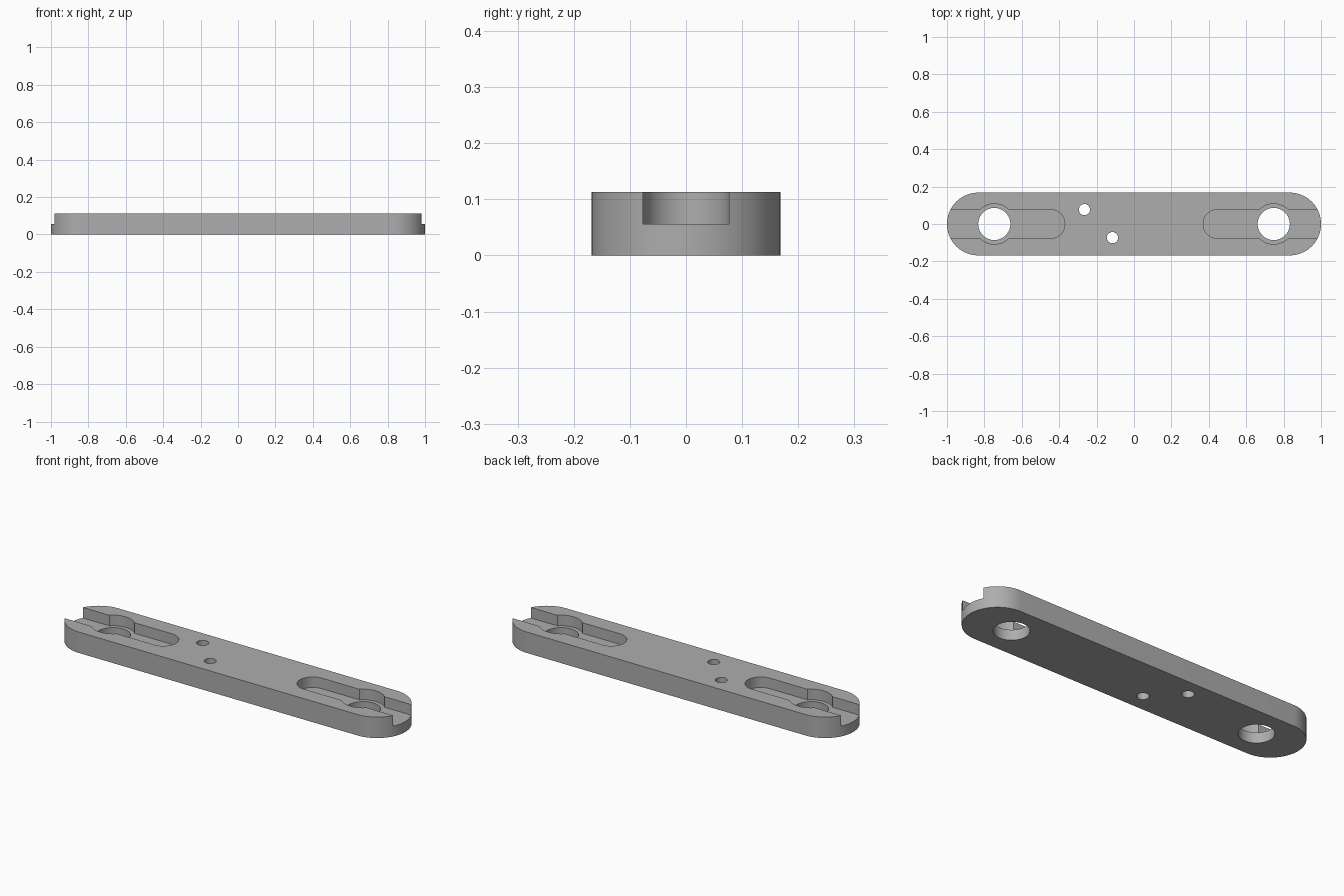
import bpy, bmesh
from math import pi, sin, cos, asin

if "Cube" in bpy.data.objects:
    bpy.data.objects.remove(bpy.data.objects["Cube"], do_unlink=True)

HALF_LENGTH, HALF_WIDTH, HEIGHT = 1.0, 0.168, 0.113
FLOOR = 0.056            # height of the slot floor
SLOT, BORE, HOLE = 0.077, 0.108, 0.086   # half width and radii
BORE_X, SLOT_END, PIN = 0.747, 0.37, 0.03

metal = bpy.data.materials.new("plain grey")
metal.use_nodes = True
grey = (0.42, 0.42, 0.42, 1)
metal.diffuse_color = grey
metal.node_tree.nodes["Principled BSDF"].inputs["Base Color"].default_value = grey


def arc(x, y, r, start, end, steps):
    return [(x + r * cos(start + (end - start) * i / steps),
             y + r * sin(start + (end - start) * i / steps)) for i in range(steps + 1)]


def prism(name, outline, bottom, top):
    """Extrude a closed outline into a solid."""
    bm = bmesh.new()
    face = bm.faces.new([bm.verts.new((x, y, bottom)) for x, y in outline])
    new = bmesh.ops.extrude_face_region(bm, geom=[face])["geom"]
    for v in new:
        if isinstance(v, bmesh.types.BMVert):
            v.co.z = top
    bmesh.ops.recalc_face_normals(bm, faces=bm.faces)
    mesh = bpy.data.meshes.new(name)
    bm.to_mesh(mesh)
    bm.free()
    mesh.materials.append(metal)
    obj = bpy.data.objects.new(name, mesh)
    bpy.context.collection.objects.link(obj)
    return obj


def circle(x, y, r, steps):
    return arc(x, y, r, 0, 2 * pi, steps)[:-1]


# Flat bar with fully rounded ends
centre = HALF_LENGTH - HALF_WIDTH
bar = prism("bar", arc(centre, 0, HALF_WIDTH, -pi / 2, pi / 2, 40)
            + arc(-centre, 0, HALF_WIDTH, pi / 2, 3 * pi / 2, 40), 0, HEIGHT)

# Open-ended slot, widened around the large hole
meet = asin(SLOT / BORE)
keyhole = (arc(SLOT_END + SLOT, 0, SLOT, pi / 2, 3 * pi / 2, 24)
           + arc(BORE_X, 0, BORE, pi + meet, 2 * pi - meet, 16)
           + [(1.2, -SLOT), (1.2, SLOT)]
           + arc(BORE_X, 0, BORE, meet, pi - meet, 16))

cutters = []
for side in (-1, 1):
    cutters.append(prism("slot_cutter", [(side * x, y) for x, y in keyhole], FLOOR, 0.3))
    cutters.append(prism("hole_cutter", circle(side * BORE_X, 0, HOLE, 48), -0.1, 0.2))

# Two small offset pin holes
for x, y in ((-0.265, 0.077), (-0.115, -0.073)):
    cutters.append(prism("pin_hole_cutter", circle(x, y, PIN, 32), -0.1, 0.2))

# Cut the bar, then clear the cutters away
bpy.context.view_layer.objects.active = bar
for cutter in cutters:
    cutter.hide_render = True
    mod = bar.modifiers.new("cut", 'BOOLEAN')
    mod.operation, mod.solver, mod.object = 'DIFFERENCE', 'EXACT', cutter
    bpy.ops.object.modifier_apply(modifier=mod.name)
    bpy.data.objects.remove(cutter, do_unlink=True)

bpy.ops.object.select_all(action='DESELECT')
bar.select_set(True)
bpy.ops.object.shade_smooth_by_angle(angle=pi / 6)
